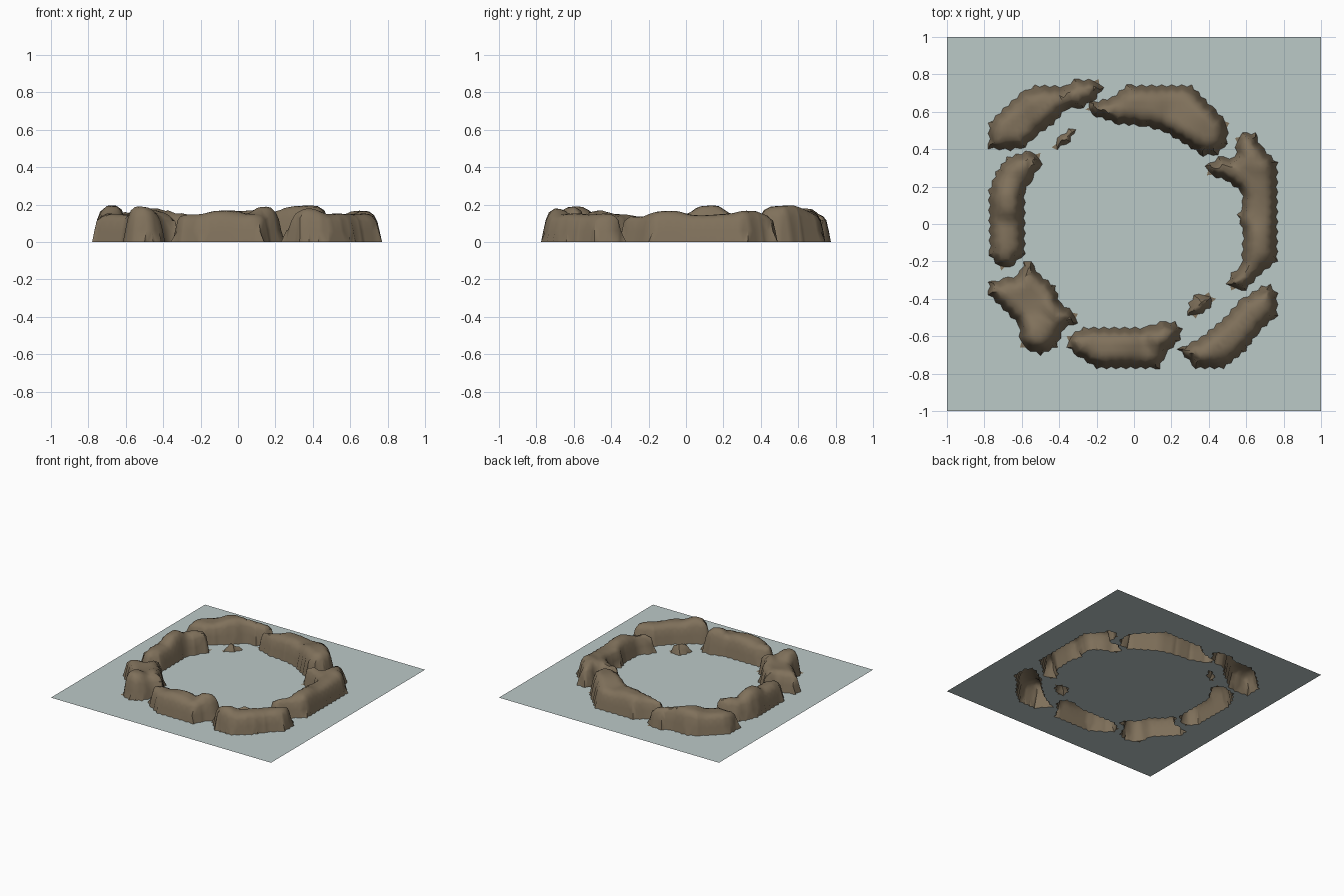
import bpy, math
from mathutils import Vector
from mathutils.geometry import delaunay_2d_cdt, intersect_point_line

if "Cube" in bpy.data.objects:
    bpy.data.objects.remove(bpy.data.objects["Cube"])


def material(name, rgb):
    m = bpy.data.materials.new(name)
    m.diffuse_color = (*rgb, 1)
    m.use_nodes = True
    m.node_tree.nodes["Principled BSDF"].inputs["Base Color"].default_value = m.diffuse_color
    return m


ROCK = material("brown rock", (0.216, 0.165, 0.105))
WATER = material("pale water", (0.50, 0.585, 0.575))
outlines = []

# soft lumps on the rock tops: x, y, radius, extra height
LUMPS = [(-.67, .12, .09, .05), (.14, -.6, .07, .045), (-.07, -.65, .1, .02),
         (.35, -.68, .1, .03), (.36, .5, .17, .045), (-.52, -.6, .09, .04),
         (-.45, .64, .14, .03), (-.42, -.45, .07, .02), (.66, .36, .09, .02),
         (.05, .63, .12, .02), (-.58, .32, .07, .015), (.66, -.1, .1, .015)]
# wall profile: distance from the shore, height
PROFILE = [(0, 0), (.012, .06), (.025, .115), (.04, .135), (.065, .147), (9, .147)]


def inside(p, loop):
    hit = False
    for a, b in zip(loop, loop[1:] + loop[:1]):
        if (a.y > p.y) != (b.y > p.y) and p.x < a.x + (p.y - a.y) * (b.x - a.x) / (b.y - a.y):
            hit = not hit
    return hit


def shore_distance(p, loop):
    best = 9
    for a, b in zip(loop, loop[1:] + loop[:1]):
        q, t = intersect_point_line(p, a, b)
        q = q.to_2d()
        best = min(best, (p - (a if t < 0 else b if t > 1 else q)).length)
    return best


def height(p, d):
    for (d0, z0), (d1, z1) in zip(PROFILE, PROFILE[1:]):
        if d <= d1:
            z = z0 + (z1 - z0) * (d - d0) / (d1 - d0)
            break
    lump = sum(h * math.exp(-((p.x - x) ** 2 + (p.y - y) ** 2) ** 2 / r ** 4) for x, y, r, h in LUMPS)
    ripple = .005 * math.sin(23 * p.x + 2) * math.sin(19 * p.y)
    return z + (lump + ripple) * min(1, d / .045)


def make(name, verts, faces, mat):
    me = bpy.data.meshes.new(name)
    me.from_pydata(verts, [], faces)
    me.materials.append(mat)
    ob = bpy.data.objects.new(name, me)
    bpy.context.collection.objects.link(ob)
    return ob


def loop_edges(n, start=0):
    return [(start + i, start + (i + 1) % n) for i in range(n)]


def triangulate(pts, edges, keep):
    v, _, f, *_ = delaunay_2d_cdt(pts, edges, [], 0, 1e-6)
    out = []
    for t in f:
        c = (v[t[0]] + v[t[1]] + v[t[2]]) / 3
        if keep(c):
            a, b = v[t[1]] - v[t[0]], v[t[2]] - v[t[0]]
            out.append(tuple(t) if a.x * b.y - a.y * b.x > 0 else tuple(reversed(t)))
    return v, out


def rock(name, coarse, scale=1.0):
    """Hollow, open-bottomed rock over a scalloped shore outline."""
    pts = [Vector(p) for p in coarse]
    area = sum(a.x * b.y - a.y * b.x for a, b in zip(pts, pts[1:] + pts[:1]))
    if area < 0:
        pts.reverse()
    loop = []
    for a, b in zip(pts, pts[1:] + pts[:1]):
        n = max(1, round((b - a).length / .027))
        normal = Vector((-(b - a).y, (b - a).x)).normalized()
        for i in range(n):
            dent = .012 if i % 2 else 0
            loop.append(a.lerp(b, i / n) + normal * dent)
    outlines.append(loop)
    # rings following the shore, then a grid on top
    n, allp = len(loop), list(loop)
    for off in (.012, .025, .042):
        for i in range(n):
            t = loop[(i + 1) % n] - loop[i - 1]
            p = loop[i] + Vector((-t.y, t.x)).normalized() * off
            if inside(p, loop) and shore_distance(p, loop) > off * .85:
                allp.append(p)
    for i in range(-40, 41):
        for j in range(-40, 41):
            p = Vector((i * .025, j * .025))
            if inside(p, loop) and shore_distance(p, loop) > .055:
                allp.append(p)
    v, f = triangulate(allp, loop_edges(n), lambda c: inside(c, loop))
    verts = []
    for p in v:
        d = shore_distance(p, loop)
        verts.append((p.x, p.y, 0 if d < 1e-4 else height(p, d) * scale))
    ob = make(name, verts, f, ROCK)
    bpy.ops.object.select_all(action='DESELECT')
    ob.select_set(True)
    bpy.context.view_layer.objects.active = ob
    bpy.ops.object.shade_smooth_by_angle(angle=math.radians(50))


# ring of rocks
rock("back_left_rock", [(-.78, .40), (-.78, .54), (-.70, .62), (-.61, .70), (-.53, .745), (-.37, .74),
     (-.32, .775), (-.19, .775), (-.16, .73), (-.20, .67), (-.27, .62), (-.36, .61), (-.43, .53),
     (-.52, .47), (-.58, .41), (-.66, .39)])
rock("back_rock", [(-.26, .61), (-.24, .65), (-.12, .68), (-.04, .745), (.31, .745), (.42, .63), (.51, .54),
     (.50, .43), (.45, .37), (.37, .36), (.26, .43), (.16, .49), (.05, .52), (-.08, .53), (-.20, .57)])
rock("left_rock", [(-.78, .18), (-.74, .28), (-.68, .36), (-.58, .39), (-.50, .38), (-.49, .32), (-.54, .24),
     (-.58, .17), (-.58, -.16), (-.64, -.22), (-.71, -.25), (-.775, -.17)])
rock("front_left_rock", [(-.78, -.31), (-.70, -.29), (-.62, -.27), (-.59, -.20), (-.55, -.20), (-.50, -.27),
     (-.42, -.33), (-.39, -.42), (-.30, -.48), (-.30, -.53), (-.37, -.56), (-.41, -.66), (-.50, -.705),
     (-.61, -.66), (-.62, -.54), (-.78, -.38)])
rock("front_rock", [(-.36, -.60), (-.27, -.55), (.06, -.55), (.14, -.52), (.22, -.52), (.26, -.56), (.25, -.62),
     (.17, -.70), (.14, -.775), (-.20, -.775), (-.30, -.71), (-.36, -.66)])
rock("front_right_rock", [(.23, -.67), (.36, -.60), (.48, -.50), (.56, -.41), (.68, -.33), (.73, -.32),
     (.77, -.37), (.77, -.49), (.67, -.58), (.60, -.68), (.48, -.775), (.33, -.775)])
rock("right_rock", [(.54, .46), (.58, .49), (.65, .49), (.68, .42), (.77, .33), (.77, -.20), (.68, -.27),
     (.60, -.355), (.52, -.355), (.49, -.32), (.52, -.26), (.57, -.22), (.58, -.05), (.55, .05), (.58, .10),
     (.57, .17), (.49, .23), (.39, .26), (.38, .31), (.45, .36), (.54, .36)])
# two low islets
rock("back_islet", [(-.44, .41), (-.41, .46), (-.35, .51), (-.31, .505), (-.34, .44), (-.41, .395)], .5)
rock("front_islet", [(.29, -.42), (.32, -.38), (.40, -.365), (.44, -.40), (.41, -.45), (.33, -.505), (.285, -.49)], .5)

# water sheet with an opening under every rock
pts = [Vector(p) for p in ((-1, -1), (1, -1), (1, 1), (-1, 1))]
edges = loop_edges(4)
for loop in outlines:
    edges += loop_edges(len(loop), len(pts))
    pts += loop
v, f = triangulate(pts, edges, lambda c: not any(inside(c, o) for o in outlines))
make("water", [(p.x, p.y, 0) for p in v], f, WATER)
